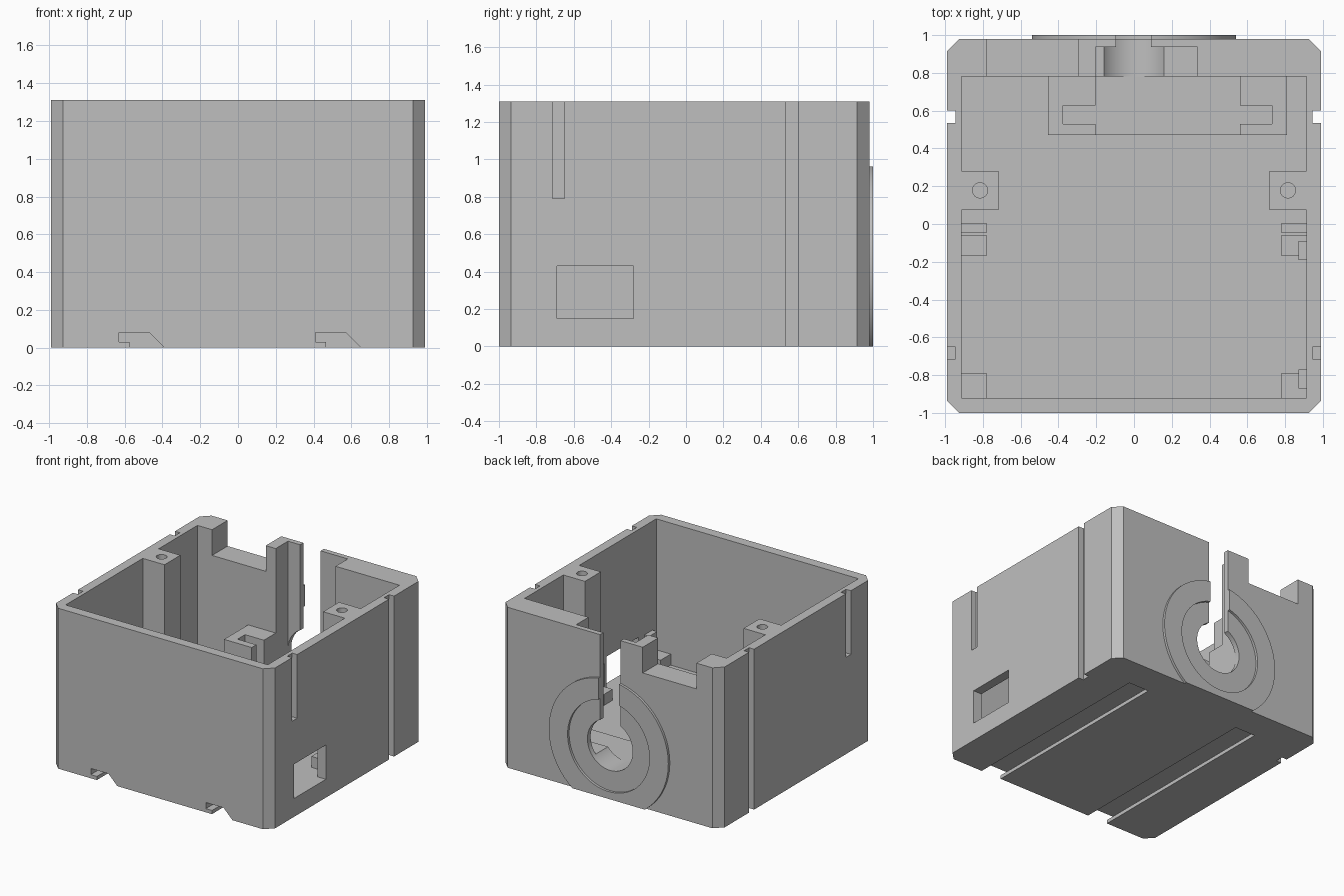
import bpy, bmesh, math
from mathutils import Vector

if "Cube" in bpy.data.objects:
    bpy.data.objects.remove(bpy.data.objects["Cube"])

grey = bpy.data.materials.new("light grey")
grey.use_nodes = True
COLOUR = (0.52, 0.52, 0.52, 1)
grey.diffuse_color = COLOUR
grey.node_tree.nodes["Principled BSDF"].inputs["Base Color"].default_value = COLOUR

TOP, FLOOR, WALL = 1.31, 0.15, 0.913
HOLE_Z = 0.43


def prism(name, points, axis, lo, hi):
    """Extrude a flat outline along y (points are x, z) or z (points are x, y)."""
    def place(p, d):
        return Vector((p[0], d, p[1])) if axis == "y" else Vector((p[0], p[1], d))
    bm = bmesh.new()
    ends = [[bm.verts.new(place(p, d)) for p in points] for d in (lo, hi)]
    for end in ends:
        bm.faces.new(end)
    n = len(points)
    for i in range(n):
        j = (i + 1) % n
        bm.faces.new((ends[0][i], ends[0][j], ends[1][j], ends[1][i]))
    bmesh.ops.recalc_face_normals(bm, faces=bm.faces)
    mesh = bpy.data.meshes.new(name)
    bm.to_mesh(mesh)
    bm.free()
    mesh.materials.append(grey)
    obj = bpy.data.objects.new(name, mesh)
    bpy.context.collection.objects.link(obj)
    return obj


def box(name, x0, x1, y0, y1, z0, z1):
    return prism(name, [(x0, y0), (x1, y0), (x1, y1), (x0, y1)], "z", z0, z1)


def circle(cx, cy, r, n=64):
    return [(cx + r * math.cos(math.tau * i / n), cy + r * math.sin(math.tau * i / n))
            for i in range(n)]


def cut(obj, *cutters):
    """Subtract each cutter, then remove it."""
    bpy.context.view_layer.objects.active = obj
    for c in cutters:
        mod = obj.modifiers.new("cut", "BOOLEAN")
        mod.operation, mod.solver, mod.object = "DIFFERENCE", "EXACT", c
        bpy.ops.object.modifier_apply(modifier=mod.name)
        bpy.data.objects.remove(c)


def smooth(obj):
    bpy.ops.object.select_all(action="DESELECT")
    obj.select_set(True)
    bpy.context.view_layer.objects.active = obj
    bpy.ops.object.shade_smooth_by_angle(angle=math.radians(25))


def cable_slot():
    return box("slot_cutter", -0.095, 0.09, 0.9, 1.1, HOLE_Z, 1.5)


# Open box with chamfered upright corners
C = 0.065
outline = [(-0.99 + C, -1), (0.99 - C, -1), (0.99, -1 + C), (0.99, 0.98 - C),
           (0.99 - C, 0.98), (-0.99 + C, 0.98), (-0.99, 0.98 - C), (-0.99, -1 + C)]
shell = prism("housing", outline, "z", 0, TOP)
cut(shell, box("cavity", -WALL, WALL, -0.92, 0.78, FLOOR, 1.5))

# Back wall: lowered notch, inner pocket, shaft hole and open slot
cut(shell,
    box("notch", -0.78, -0.295, 0.7, 1.1, 1.1, 1.5),
    box("pocket", -0.205, 0.335, 0.7, 0.938, 0.3, 1.5),
    prism("bore", circle(0, HOLE_Z, 0.205), "y", 0.7, 1.1),
    cable_slot())

# Side grooves on both sides, and the side window
for s in (-1, 1):
    x0, x1 = sorted((s * 0.945, s * 1.1))
    cut(shell,
        box("long_groove", x0, x1, 0.535, 0.6, -0.1, 1.5),
        box("short_groove", x0, x1, -0.715, -0.65, 0.79, 1.5))
cut(shell, box("window", 0.8, 1.1, -0.69, -0.28, FLOOR, 0.43))

# Undercut mounting channels beneath, the second a mirror-free copy of the first
for x in (-0.63, 0.41):
    profile = [(x, 0.08), (x + 0.16, 0.08), (x + 0.24, 0), (x + 0.24, -0.1),
               (x + 0.055, -0.1), (x + 0.055, 0.03), (x, 0.03)]
    cut(shell, prism("channel", profile, "y", -1.1, 0.72))
smooth(shell)

# Raised ring around the shaft hole
flange = prism("flange_ring", circle(0, HOLE_Z, 0.54, 96), "y", 0.98, 1.0)
cut(flange,
    prism("recess", circle(0, HOLE_Z, 0.37, 96), "y", 0.9, 1.1),
    box("ground", -1, 1, 0.9, 1.1, -1, 0),
    cable_slot())
smooth(flange)

# Holder inside the back wall: two grooved posts with a channel between
holder = box("holder", -0.455, 0.81, 0.47, 0.78, FLOOR, 0.62)
cut(holder,
    box("holder_channel", -0.205, 0.56, 0.4, 0.9, 0.225, 0.8),
    box("holder_groove", -0.375, 0.73, 0.53, 0.627, 0.225, 0.8))

# Mirrored screw posts, board supports and board stops
for s, side in ((1, "left"), (-1, "right")):
    def rib(name, inner, y0, y1, top):
        x0, x1 = sorted((s * inner, s * WALL))
        return box(f"{name}_{side}", x0, x1, y0, y1, FLOOR, top)
    post = rib("screw_post", 0.717, 0.075, 0.28, TOP)
    cut(post, prism("screw_hole", circle(s * 0.815, 0.178, 0.04, 32), "z", 0.9, 1.5))
    smooth(post)
    rib("board_stop", 0.782, -0.048, 0.005, 0.3)
    rib("middle_support", 0.782, -0.17, -0.058, 0.24)
    rib("front_support", 0.782, -0.92, -0.79, 0.24)

# Tabs either side of the window
for name, y in (("front_tab", -0.87), ("rear_tab", -0.19)):
    box(name, 0.87, WALL, y, y + 0.1, FLOOR, 0.42)
